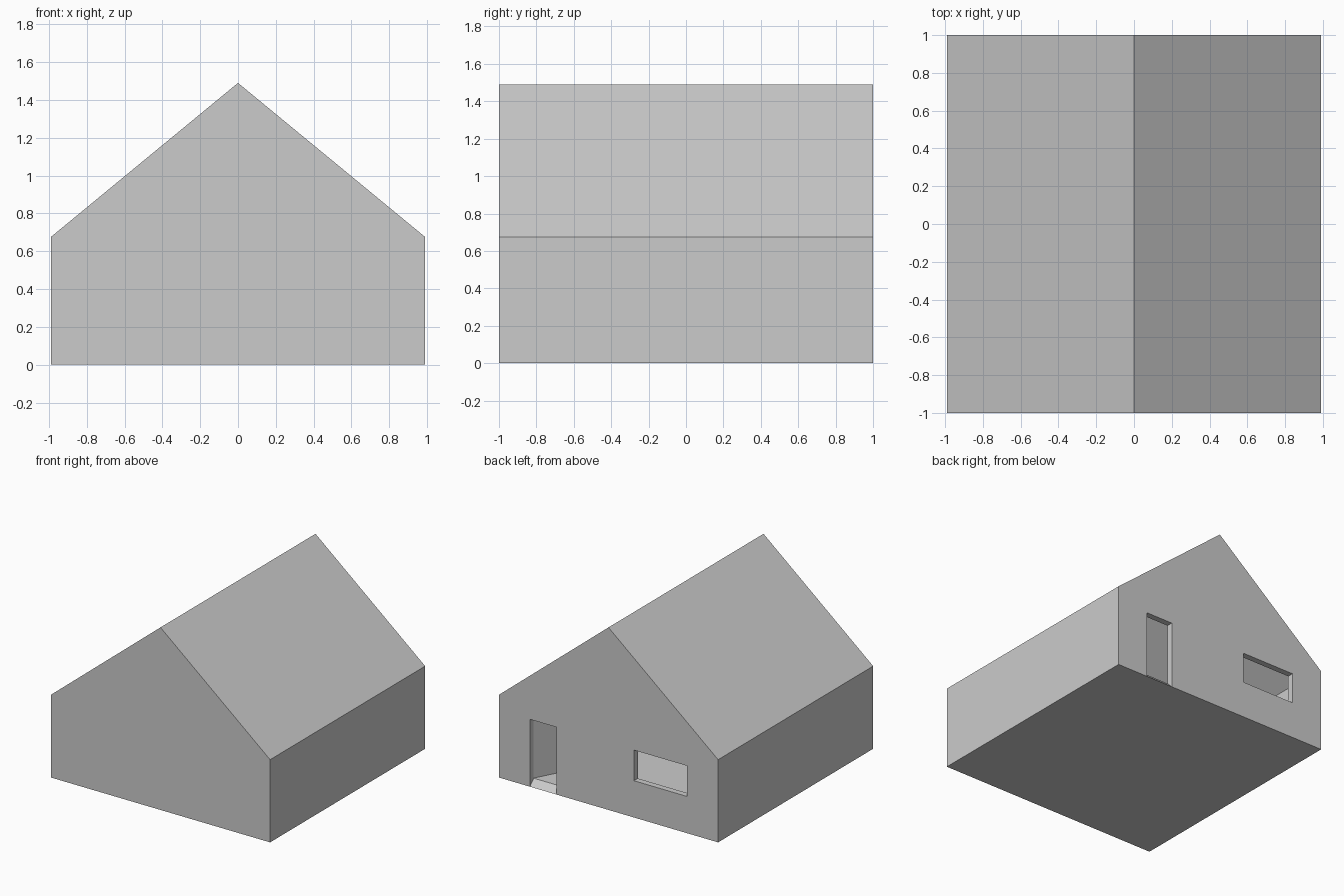
import bpy, bmesh
from math import sqrt, radians, sin, cos
from mathutils import Matrix, Vector

if "Cube" in bpy.data.objects:
    bpy.data.objects.remove(bpy.data.objects["Cube"])

W, D, EAVE, APEX, T = 0.99, 1.0, 0.675, 1.49, 0.05   # half width, half depth, heights, wall
DOOR = (0.47, 0.71)
WINDOW = (-0.71, -0.23)
SILL, HEAD = 0.30, 0.55


def add_object(name, bm):
    bmesh.ops.recalc_face_normals(bm, faces=bm.faces[:])
    mesh = bpy.data.meshes.new(name)
    bm.to_mesh(mesh)
    bm.free()
    obj = bpy.data.objects.new(name, mesh)
    bpy.context.collection.objects.link(obj)
    return obj


def shell(bm, w, d, floor, eave, apex):
    """Closed gabled skin with door and window openings; returns the opening loops."""
    cache = {}

    def v(x, y, z):
        key = (round(x, 5), round(y, 5), round(z, 5))
        if key not in cache:
            cache[key] = bm.verts.new(key)
        return cache[key]

    def face(points):
        bm.faces.new([v(*p) for p in points])

    xs = [-w, *WINDOW, *DOOR, w]
    rows = [floor, SILL, HEAD]
    # back wall: grid of panels, leaving the openings free
    for a, b in zip(xs, xs[1:]):
        for lo, hi in zip(rows, rows[1:]):
            if (a, b) == DOOR or ((a, b) == WINDOW and lo == SILL):
                continue
            face([(a, d, lo), (b, d, lo), (b, d, hi), (a, d, hi)])
    face([(x, d, HEAD) for x in xs] + [(w, d, eave), (0, d, apex), (-w, d, eave)])
    # front wall
    face([(-w, -d, floor), (w, -d, floor), (w, -d, eave), (0, -d, apex), (-w, -d, eave)])
    # side walls and roof slopes
    for s in (-w, w):
        face([(s, -d, floor)] + [(s, d, z) for z in rows] + [(s, d, eave), (s, -d, eave)])
        face([(s, -d, eave), (s, d, eave), (0, d, apex), (0, -d, apex)])
    # floor, split beneath the doorway (the door edge stays on the boundary)
    face([(x, d, floor) for x in xs] + [(w, -d, floor), (-w, -d, floor)])

    def loop(xr, lo):
        return [v(x, d, z) for x, z in
                ((xr[0], lo), (xr[1], lo), (xr[1], HEAD), (xr[0], HEAD))]
    # extra head-row and sill-row points keep the door sides joined to both panels
    door = [v(DOOR[0], d, floor), v(DOOR[1], d, floor), v(DOOR[1], d, SILL),
            v(DOOR[1], d, HEAD), v(DOOR[0], d, HEAD), v(DOOR[0], d, SILL)]
    return [door, loop(WINDOW, SILL)]


# hollow house: outer and inner skins joined around the openings
bm = bmesh.new()
slope = (APEX - EAVE) / W
inner_apex = APEX - T * sqrt(1 + slope ** 2)
outer = shell(bm, W, D, 0, EAVE, APEX)
inner = shell(bm, W - T, D - T, T, inner_apex - slope * (W - T), inner_apex)
for o, i in zip(outer, inner):
    n = len(o)
    for k in range(n):
        bm.faces.new([o[k], o[(k + 1) % n], i[(k + 1) % n], i[k]])
add_object("house_shell", bm)

# door leaf standing open into the room
bm = bmesh.new()
bmesh.ops.create_cube(bm, size=1)
length, thick, height = DOOR[1] - DOOR[0], 0.02, HEAD - T
bmesh.ops.scale(bm, vec=(length, thick, height), verts=bm.verts[:])
bmesh.ops.translate(bm, vec=(-length / 2, -thick / 2, height / 2), verts=bm.verts[:])
leaf = add_object("door_leaf", bm)
leaf.matrix_world = (Matrix.Translation(Vector((DOOR[1], D - T, T + 0.001)))
                     @ Matrix.Rotation(radians(62), 4, 'Z'))
